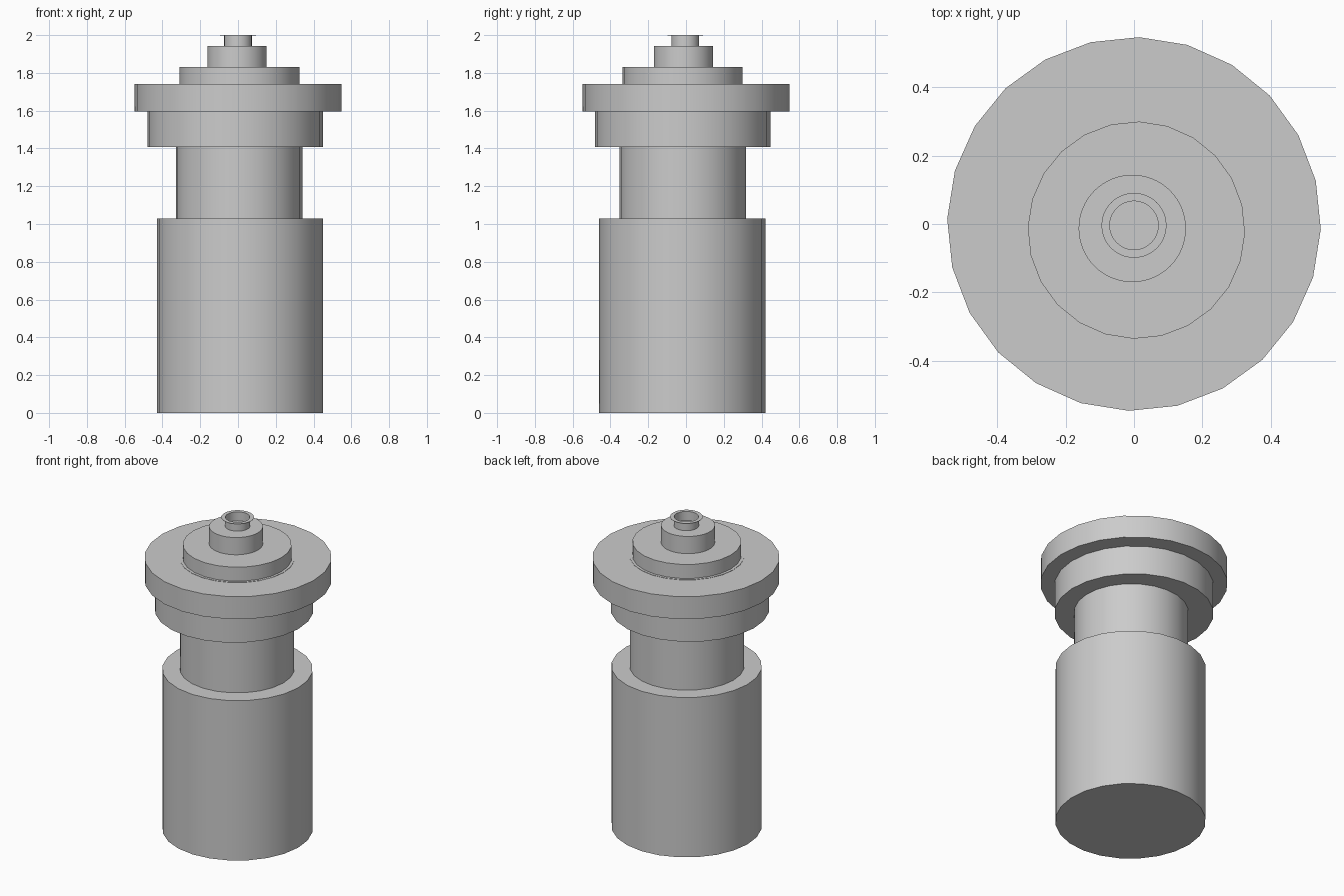
import bpy, math

cube = bpy.data.objects.get("Cube")
if cube:
    bpy.data.objects.remove(cube, do_unlink=True)

# Single plain grey
GREY = (0.6, 0.6, 0.6, 1.0)
grey = bpy.data.materials.new("plain grey")
grey.diffuse_color = GREY
grey.use_nodes = True
grey.node_tree.nodes["Principled BSDF"].inputs["Base Color"].default_value = GREY


def lathe(name, profile, center, sides, turn=0.0):
    """Spin (radius, z) points about a vertical axis; radius 0 becomes a cap."""
    verts, faces, rings = [], [], []
    for r, z in profile:
        start = len(verts)
        if r == 0:
            rings[-1:] and faces.append(rings[-1])
            continue
        for i in range(sides):
            a = math.radians(turn) + math.tau * i / sides
            verts.append((center[0] + r * math.cos(a), center[1] + r * math.sin(a), z))
        ring = list(range(start, start + sides))
        if rings:
            low = rings[-1]
            for i in range(sides):
                j = (i + 1) % sides
                faces.append((low[i], low[j], ring[j], ring[i]))
        elif profile[0][0] == 0:
            faces.append(ring[::-1])
        rings.append(ring)
    mesh = bpy.data.meshes.new(name)
    mesh.from_pydata(verts, [], faces)
    mesh.materials.append(grey)
    obj = bpy.data.objects.new(name, mesh)
    bpy.context.collection.objects.link(obj)
    bpy.ops.object.select_all(action="DESELECT")
    obj.select_set(True)
    bpy.context.view_layer.objects.active = obj
    bpy.ops.object.shade_smooth_by_angle(angle=math.radians(30))
    return obj


# Stacked solid drums: name, radius, bottom, top, centre, sides, turn
drums = [
    ("body", 0.44, 0.0, 1.03, (0.01, -0.02), 24, -1.6),
    ("neck", 0.335, 1.0, 1.742, (0.006, -0.018), 24, -1.6),
    ("collar", 0.465, 1.408, 1.62, (-0.015, -0.018), 24, -1.6),
    ("flange", 0.547, 1.595, 1.74, (0.0, 0.0), 24, -1.6),
    ("upper_disc", 0.318, 1.70, 1.832, (0.007, -0.018), 24, -1.6),
    ("cap", 0.157, 1.80, 1.943, (-0.005, -0.013), 64, 0),
]
for name, r, z0, z1, center, sides, turn in drums:
    lathe(name, [(0, z0), (r, z0), (r, z1), (0, z1)], center, sides, turn)

# Hollow nozzle: thin tube with a flat rim spreading out at its top
lathe("nozzle", [(0.073, 1.93), (0.073, 1.998), (0.095, 1.998), (0.095, 2.0),
                 (0.071, 2.0), (0.071, 1.93)], (0.0, -0.004), 48)
